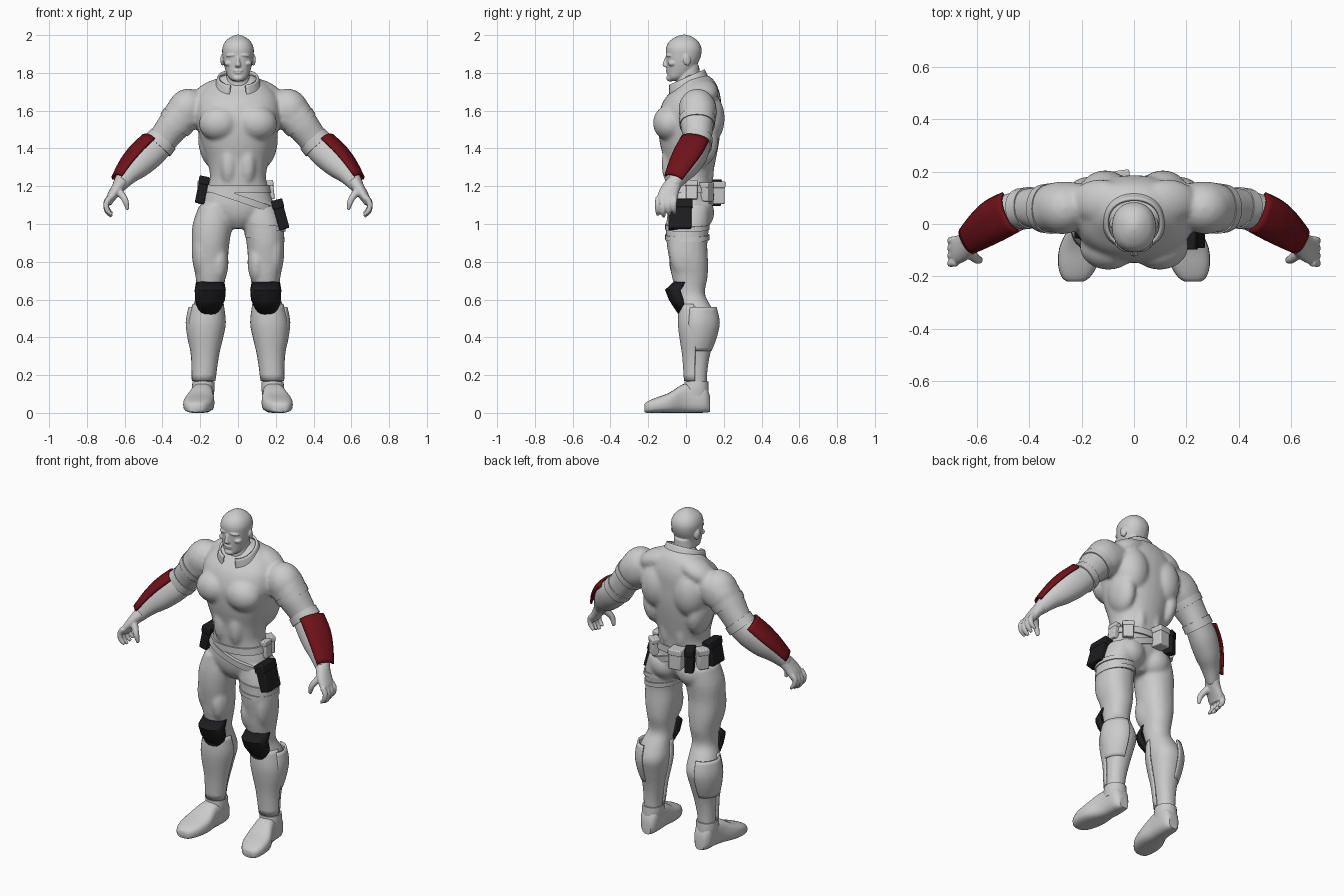
import bpy, bmesh, math
from mathutils import Vector, Matrix, Euler


def loft(bm, rings, up=(1, 0, 0), axis=None, n=24, arc=None, p=2.2, sub=3):
    """Skin super-ellipse rings (x, y, z, radius along up, radius across)."""
    R = []
    for i in range(len(rings) - 1):
        q = [rings[max(0, min(len(rings) - 1, i + k))] for k in (-1, 0, 1, 2)]
        for s in range(sub):
            t = s / sub
            R.append([b + .5 * t * (c - a + t * (2 * a - 5 * b + 4 * c - d + t * (3 * (b - c) + d - a)))
                      for a, b, c, d in zip(*q)])
    R.append(list(rings[-1]))
    loops = []
    for i, r in enumerate(R):
        c = Vector(r[:3])
        t = Vector(axis) if axis else Vector(R[min(i + 1, len(R) - 1)][:3]) - Vector(R[max(i - 1, 0)][:3])
        t.normalize()
        u = Vector(up)
        u = (u - t * u.dot(t)).normalized()
        v = t.cross(u)
        loop = []
        for k in range(n):
            a = math.radians(-arc + 2 * arc * k / (n - 1)) if arc else math.tau * k / n
            ca, sa = math.cos(a), math.sin(a)
            loop.append(bm.verts.new(c + u * r[3] * math.copysign(abs(ca) ** (2 / p), ca)
                                     + v * r[4] * math.copysign(abs(sa) ** (2 / p), sa)))
        loops.append(loop)
    for A, B in zip(loops, loops[1:]):
        for k in range(n - 1 if arc else n):
            j = (k + 1) % n
            bm.faces.new((A[k], A[j], B[j], B[k]))
    if not arc:
        bm.faces.new(loops[0][::-1])
        bm.faces.new(loops[-1])


def ball(bm, loc, size, rot=(0, 0, 0)):
    m = Matrix.LocRotScale(Vector(loc), Euler(rot), Vector(size))
    bmesh.ops.create_uvsphere(bm, u_segments=24, v_segments=14, radius=1, matrix=m)


def finish(name, bm, mirror=False, color=None, voxel=0, thick=0, bevel=0, iters=5, angle=40):
    bmesh.ops.recalc_face_normals(bm, faces=bm.faces)
    me = bpy.data.meshes.new(name)
    bm.to_mesh(me)
    bm.free()
    ob = bpy.data.objects.new(name, me)
    bpy.context.collection.objects.link(ob)
    bpy.ops.object.select_all(action='DESELECT')
    ob.select_set(True)
    bpy.context.view_layer.objects.active = ob
    bpy.ops.object.shade_smooth_by_angle(angle=math.radians(angle))
    if thick:
        m = ob.modifiers.new("Thickness", 'SOLIDIFY')
        m.thickness, m.offset = thick, 0
    if bevel:
        m = ob.modifiers.new("Bevel", 'BEVEL')
        m.width, m.segments = bevel, 2
    if mirror:
        ob.modifiers.new("Mirror", 'MIRROR').use_mirror_merge = False
    if voxel:
        m = ob.modifiers.new("Blend", 'REMESH')
        m.mode, m.voxel_size, m.use_smooth_shade = 'VOXEL', voxel, True
        m = ob.modifiers.new("Relax", 'SMOOTH')
        m.factor, m.iterations = .5, iters
    if color:
        mat = bpy.data.materials.get(color[0]) or bpy.data.materials.new(color[0])
        mat.diffuse_color = color[1]
        me.materials.append(mat)
    return ob


def part(name, rings, mirror=True, color=None, thick=0, **kw):
    bm = bmesh.new()
    loft(bm, rings, **kw)
    return finish(name, bm, mirror, color, thick=thick)


def box(name, loc, size, rot=(0, 0, 0), color=None, flap=True):
    bm = bmesh.new()
    e = Euler(rot)
    bmesh.ops.create_cube(bm, size=1, matrix=Matrix.LocRotScale(Vector(loc), e, Vector(size)))
    if flap:  # overhanging lid
        top = Vector(loc) + e.to_matrix() @ Vector((0, 0, size[2] * .36))
        s = Vector((size[0] * 1.12, size[1] * 1.1, size[2] * .3))
        bmesh.ops.create_cube(bm, size=1, matrix=Matrix.LocRotScale(top, e, s))
    return finish(name, bm, color=color, bevel=.006)


BLACK = ("black", (.012, .012, .014, 1))
RED = ("red", (.16, .006, .01, 1))
Z = (0, 0, 1)

# Body: torso, limbs and muscles blended into one skin
bm = bmesh.new()
torso = [(.01, .975, .04, .06), (.01, 1.03, .13, .1), (.015, 1.1, .185, .122), (.015, 1.18, .163, .12),
         (.015, 1.25, .148, .125), (.02, 1.33, .163, .136), (.018, 1.42, .19, .155), (.018, 1.5, .21, .165),
         (.02, 1.58, .225, .165), (.035, 1.66, .215, .15), (.055, 1.72, .175, .115), (.06, 1.765, .12, .085),
         (.05, 1.79, .07, .06)]
loft(bm, [(0, *r) for r in torso], axis=Z, n=32)
loft(bm, [(.12, .02, 1.1, .085, .11), (.135, .01, 1.0, .105, .115), (.145, .005, .9, .1, .108),
          (.147, .015, .8, .093, .102), (.145, .02, .72, .08, .095), (.148, .025, .63, .07, .075),
          (.16, .05, .56, .082, .085), (.167, .068, .48, .093, .1), (.172, .065, .4, .083, .088),
          (.175, .058, .3, .065, .068), (.182, .055, .2, .053, .057), (.185, .055, .08, .05, .055)], axis=Z)
loft(bm, [(.19, .07, 1.62, .085, .085), (.27, .065, 1.595, .098, .105), (.33, .058, 1.535, .09, .09),
          (.385, .062, 1.465, .077, .08), (.42, .06, 1.42, .07, .079), (.47, .04, 1.375, .075, .085),
          (.53, .005, 1.315, .07, .075), (.58, -.03, 1.265, .054, .056), (.62, -.06, 1.215, .04, .042),
          (.635, -.075, 1.19, .035, .035)], up=(0, 1, 0))
ball(bm, (.098, -.085, 1.535), (.11, .09, .095), (0, .15, 0))        # pectoral
ball(bm, (.275, .06, 1.605), (.1, .1, .115), (0, -.5, 0))            # deltoid
ball(bm, (.13, .085, 1.7), (.12, .085, .06), (0, .4, 0))             # trapezius
ball(bm, (.11, .115, 1.56), (.1, .09, .14))                          # shoulder blade
ball(bm, (.15, .07, 1.43), (.06, .1, .13), (0, .12, 0))              # side of back
ball(bm, (.05, .1, 1.3), (.04, .05, .13))                            # lower back
ball(bm, (.05, -.075, 1.32), (.048, .055, .12))                      # abdomen
ball(bm, (.09, .07, 1.06), (.09, .08, .09))                          # buttock
ball(bm, (.195, 0, .86), (.05, .09, .15))                            # outer thigh
ball(bm, (.1, -.015, .8), (.05, .075, .12))                          # inner thigh
finish("body_suit", bm, True, voxel=.011)

# Head with face features
bm = bmesh.new()
head = [(-.062, 1.757, .026, .026), (-.05, 1.775, .05, .046), (-.03, 1.81, .065, .07), (-.02, 1.85, .076, .083),
        (-.013, 1.89, .082, .092), (-.012, 1.93, .083, .094), (-.012, 1.965, .068, .078),
        (-.01, 1.99, .038, .045), (-.01, 2.002, .01, .012)]
loft(bm, [(0, *r) for r in head], axis=Z, n=32)
loft(bm, [(0, .035, 1.68, .09, .085), (0, .014, 1.74, .066, .064), (0, .01, 1.84, .058, .06)], axis=Z)
loft(bm, [(0, -.1, 1.885, .009, .009), (0, -.108, 1.86, .01, .012), (0, -.109, 1.84, .016, .015),
          (0, -.102, 1.83, .012, .009)], axis=Z, n=12)                # nose
ball(bm, (0, -.083, 1.772), (.03, .022, .018))                       # chin
ball(bm, (0, -.098, 1.812), (.026, .009, .005))                      # upper lip
ball(bm, (0, -.096, 1.801), (.022, .009, .005))                      # lower lip
ball(bm, (.036, -.089, 1.893), (.03, .017, .009), (0, .12, .35))     # brow
ball(bm, (.048, -.07, 1.85), (.025, .026, .016), (0, 0, .6))         # cheekbone
ball(bm, (.032, -.09, 1.876), (.012, .009, .006))                    # eye
ball(bm, (.083, .005, 1.868), (.01, .02, .03), (.2, 0, .25))         # ear
finish("head", bm, True, voxel=.0045, iters=2)

# Hands
bm = bmesh.new()
loft(bm, [(.615, -.058, 1.225, .04, .036), (.645, -.085, 1.18, .05, .031), (.675, -.1, 1.135, .054, .024),
          (.687, -.103, 1.105, .046, .017)], up=(0, 1, 0))
for i in range(4):
    y, d = -.147 + .029 * i, .008 * abs(i - 1)
    loft(bm, [(.678, y, 1.14, .015, .016), (.698, y - .003, 1.1 + d, .0145, .0145),
              (.692, y - .003, 1.065 + d, .0135, .0135), (.668, y, 1.04 + d, .009, .009)], up=(0, 1, 0), n=12)
loft(bm, [(.64, -.1, 1.185, .024, .022), (.605, -.13, 1.14, .018, .018), (.592, -.137, 1.11, .015, .015),
          (.585, -.135, 1.075, .009, .009)], up=(0, 1, 0), n=12)
finish("hand", bm, True, voxel=.005, iters=3)

# Boots, ankle cuffs and shin guards
part("boot", [(.18, .128, .045, .04, .03), (.183, .1, .075, .074, .052), (.185, .03, .078, .078, .056),
              (.192, -.02, .075, .075, .062), (.205, -.09, .053, .053, .08), (.215, -.16, .04, .04, .074),
              (.222, -.205, .03, .03, .052), (.224, -.22, .025, .02, .03)], up=Z, axis=(0, -1, 0), p=2.9)
part("ankle_cuff", [(.185, .052, .09, .056, .068), (.184, .054, .13, .06, .066), (.183, .055, .165, .058, .063)],
     axis=Z)
part("shin_guard", [(.158, .05, .575, .082, .078), (.167, .066, .48, .104, .098), (.172, .063, .4, .093, .089),
                    (.175, .057, .3, .072, .069), (.182, .054, .17, .06, .058)],
     up=(0, -1, 0), axis=Z, arc=85, thick=.01)
part("calf_guard", [(.17, .07, .56, .085, .085), (.171, .072, .48, .098, .1), (.173, .068, .4, .088, .088),
                    (.177, .06, .33, .068, .07)], up=(1, .5, 0), axis=Z, arc=60, thick=.01)

# Knee pads and forearm bracers
part("knee_pad", [(.147, .02, .69, .08, .07), (.147, 0, .65, .106, .077), (.148, .013, .6, .098, .074),
                  (.157, .02, .525, .055, .048)], color=BLACK, thick=.014,
     up=(0, -1, 0), axis=Z, n=8, arc=78, sub=1, p=2.6)
part("bracer", [(.437, .055, 1.408, .088, .085), (.5, .022, 1.345, .09, .086), (.56, -.018, 1.285, .076, .074),
                (.618, -.06, 1.222, .052, .055)], color=RED, thick=.012,
     up=(1, -.3, 1), n=10, arc=62, p=2.7)

# Sleeve and elbow cuffs
part("sleeve_cuff", [(.315, .059, 1.552, .097, .098), (.34, .059, 1.522, .093, .093)], up=(0, 1, 0))
part("elbow_cuff", [(.395, .062, 1.45, .08, .084), (.425, .058, 1.415, .079, .087)], up=(0, 1, 0))

# Open collar, tilted forward
part("collar", [(0, .028, 1.675, .125, .135), (0, .012, 1.73, .112, .118), (0, .002, 1.775, .1, .102)],
     mirror=False, thick=.012, up=(0, 1, 0), axis=(0, -.45, 1), n=36, arc=160)

# Belts and thigh straps
part("belt", [(0, .015, 1.165, .176, .13), (0, .015, 1.205, .167, .13)], False, axis=Z, n=40, sub=1)
part("slanted_belt", [(.01, .012, 1.115, .2, .134), (.02, .012, 1.15, .194, .136)], False,
     axis=(.34, 0, 1), n=40, sub=1)
for z, r in ((.93, .106), (.985, .111)):
    part("thigh_strap", [(.142, .007, z - .013, r, .117), (.14, .007, z + .013, r, .118)], False,
         axis=(.12, 0, 1), n=32, sub=1)

# Holster and pouches
box("holster", (.225, -.032, 1.05), (.055, .12, .16), (0, -.27, 0), BLACK)
box("hip_pouch", (-.19, 0, 1.18), (.05, .11, .145), (0, .2, 0), BLACK)
box("back_pouch_dark", (-.125, .14, 1.165), (.05, .08, .14), (0, 0, .45), BLACK)
box("back_pouch_left", (-.055, .165, 1.165), (.075, .07, .12), (0, 0, .15))
box("back_pouch_side", (-.172, .085, 1.165), (.06, .06, .12), (0, 0, 1.0))
box("side_pouch", (.172, .03, 1.18), (.035, .06, .1), (0, -.12, 0))
box("rear_side_pouch", (.135, .11, 1.17), (.06, .05, .1), (0, 0, -.6))
